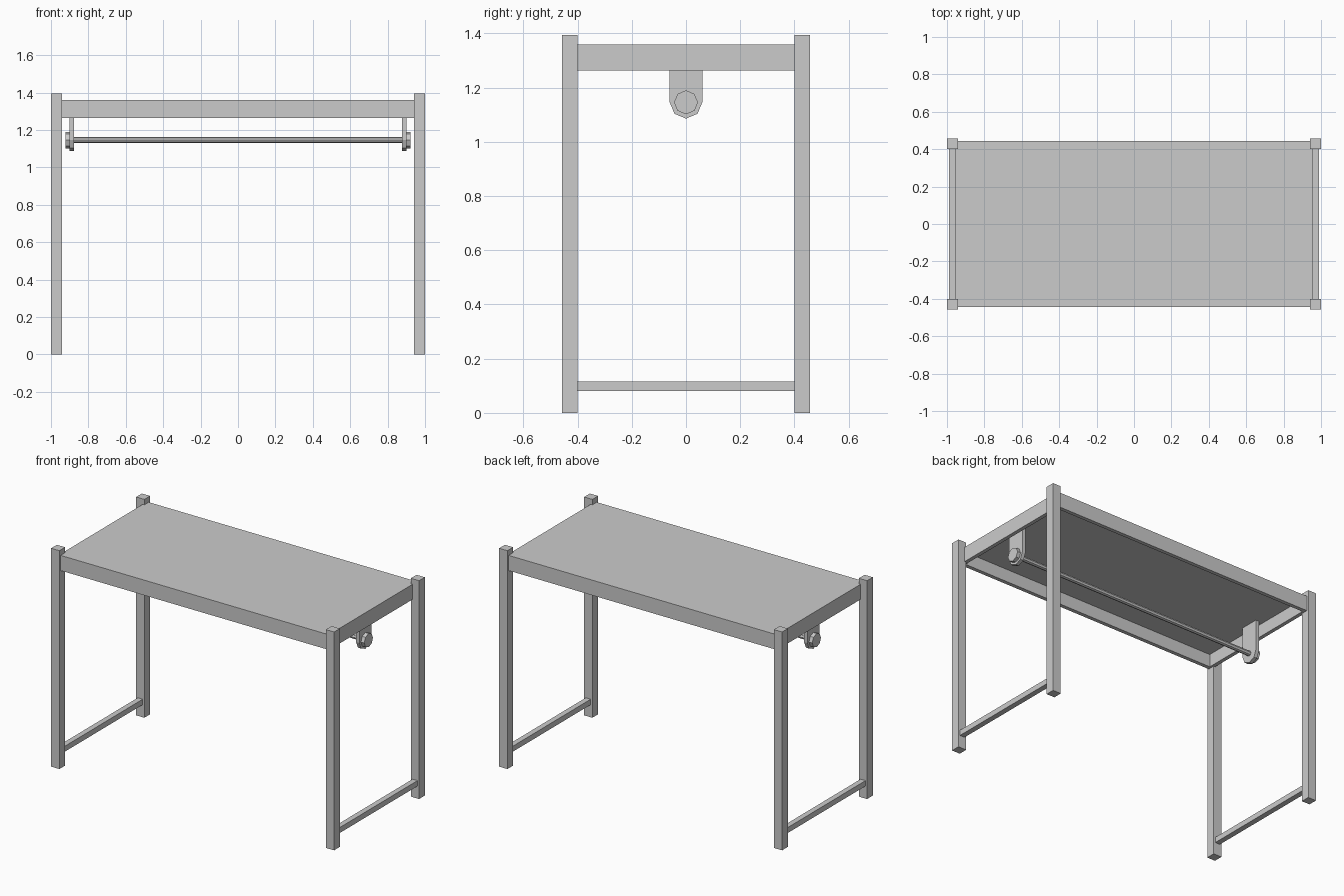
import bpy, bmesh, math
from mathutils import Matrix

if "Cube" in bpy.data.objects:
    bpy.data.objects.remove(bpy.data.objects["Cube"])


def finish(name, bm):
    bmesh.ops.recalc_face_normals(bm, faces=bm.faces)
    mesh = bpy.data.meshes.new(name)
    bm.to_mesh(mesh)
    bm.free()
    obj = bpy.data.objects.new(name, mesh)
    bpy.context.collection.objects.link(obj)
    return obj


def box(name, x, y, z):
    bm = bmesh.new()
    size = [b - a for a, b in (x, y, z)]
    mid = [(a + b) / 2 for a, b in (x, y, z)]
    bmesh.ops.create_cube(bm, size=1, matrix=Matrix.Translation(mid) @ Matrix.Diagonal((*size, 1)))
    return finish(name, bm)


def prism(name, profile, x0, x1):
    # Extrude a (y, z) outline along x
    bm = bmesh.new()
    face = bm.faces.new([bm.verts.new((x0, y, z)) for y, z in profile])
    ext = bmesh.ops.extrude_face_region(bm, geom=[face])
    verts = [v for v in ext["geom"] if isinstance(v, bmesh.types.BMVert)]
    bmesh.ops.translate(bm, verts=verts, vec=(x1 - x0, 0, 0))
    return finish(name, bm)


def arc(r, start, steps):
    return [(r * math.cos(start + i * math.pi / 4), ROD_Z + r * math.sin(start + i * math.pi / 4))
            for i in range(steps)]


ROD_Z = 1.146
RAIL_Z, TOP_Z = 1.263, 1.36
OX, OY, T = 0.954, 0.445, 0.035

# Table top with hollow underside: inset the bottom face and push it up
bm = bmesh.new()
bmesh.ops.create_cube(bm, size=1, matrix=Matrix.Translation((0, 0, (RAIL_Z + TOP_Z) / 2))
                      @ Matrix.Diagonal((2 * OX, 2 * OY, TOP_Z - RAIL_Z, 1)))
bm.normal_update()
bottom = min(bm.faces, key=lambda f: f.calc_center_median().z)
bmesh.ops.inset_region(bm, faces=[bottom], thickness=T)
ext = bmesh.ops.extrude_face_region(bm, geom=[bottom])
bmesh.ops.translate(bm, verts=[v for v in ext["geom"] if isinstance(v, bmesh.types.BMVert)],
                    vec=(0, 0, TOP_Z - RAIL_Z - 0.015))
if bottom.is_valid:
    bmesh.ops.delete(bm, geom=[bottom], context='FACES_ONLY')
finish("table_top", bm)

for sx, side in ((-1, "left"), (1, "right")):
    def span(a, b):
        return tuple(sorted((sx * a, sx * b)))
    # Legs
    for sy, end in ((-1, "front"), (1, "back")):
        box(f"{end}_{side}_leg", span(0.942, 1.0), tuple(sorted((sy * 0.4, sy * 0.458))), (0, 1.395))
    # Foot stretcher
    box(f"{side}_stretcher", span(0.954, 0.989), (-0.4, 0.4), (0.08, 0.115))
    # Hanging bracket with rounded lower end
    bracket = [(-0.06, TOP_Z - 0.015)] + arc(0.06, math.pi, 5) + [(0.06, TOP_Z - 0.015)]
    prism(f"{side}_bracket", bracket, *span(0.877, 0.9))
    # End cap of the rod
    prism(f"{side}_rod_cap", arc(0.044, 0, 8), *span(0.9, 0.923))

# Hanging rod
prism("rod", arc(0.016, 0, 8), -0.9, 0.9)
